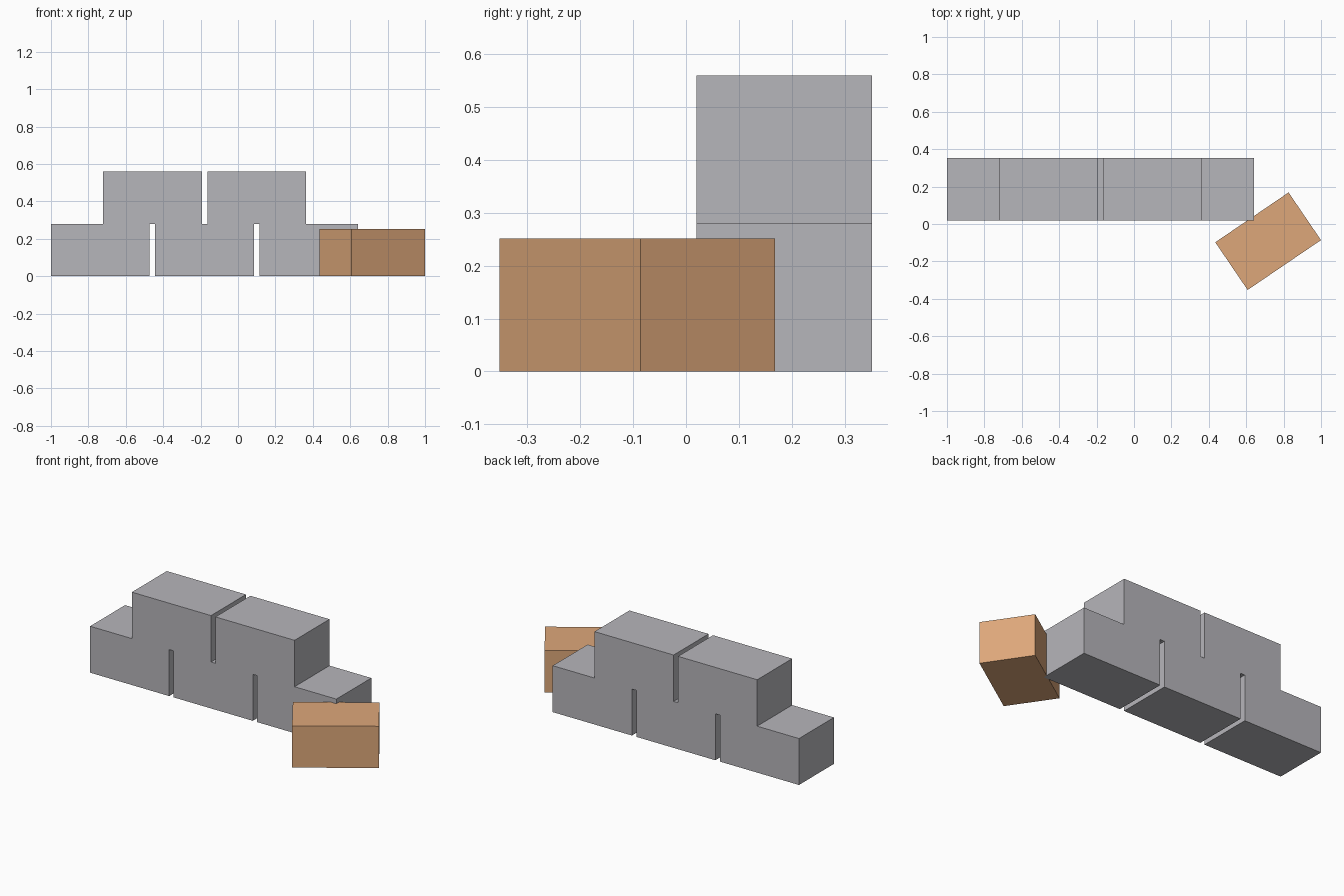
import bpy
from math import radians

# Remove the default cube
default = bpy.data.objects.get("Cube")
if default:
    bpy.data.objects.remove(default, do_unlink=True)


def make_material(name, color):
    mat = bpy.data.materials.new(name)
    mat.use_nodes = True
    mat.diffuse_color = color
    mat.node_tree.nodes["Principled BSDF"].inputs["Base Color"].default_value = color
    return mat


def add_box(name, center, size, mat, turn=0):
    bpy.ops.mesh.primitive_cube_add(size=1, location=center, rotation=(0, 0, radians(turn)))
    box = bpy.context.object
    box.name = name
    box.scale = size
    box.data.materials.append(mat)
    return box


grey = make_material("concrete grey", (0.47, 0.465, 0.495, 1))
tan = make_material("cardboard tan", (0.73, 0.39, 0.195, 1))

# Stacked blocks: three below, two above, separated by narrow gaps
WIDTH, DEPTH, HEIGHT = 0.528, 0.333, 0.28
STEP = 0.5575
WALL_X, WALL_Y = -0.179, 0.186
for row, count in enumerate((3, 2)):
    for i in range(count):
        x = WALL_X + (i - (count - 1) / 2) * STEP
        add_box(f"{('lower', 'upper')[row]}_block_{i + 1}",
                (x, WALL_Y, HEIGHT * (row + 0.5)), (WIDTH, DEPTH, HEIGHT), grey)

# Turned crate leaning against the end of the wall
add_box("crate", (0.717, -0.092, 0.126), (0.474, 0.308, 0.252), tan, turn=34.2)
